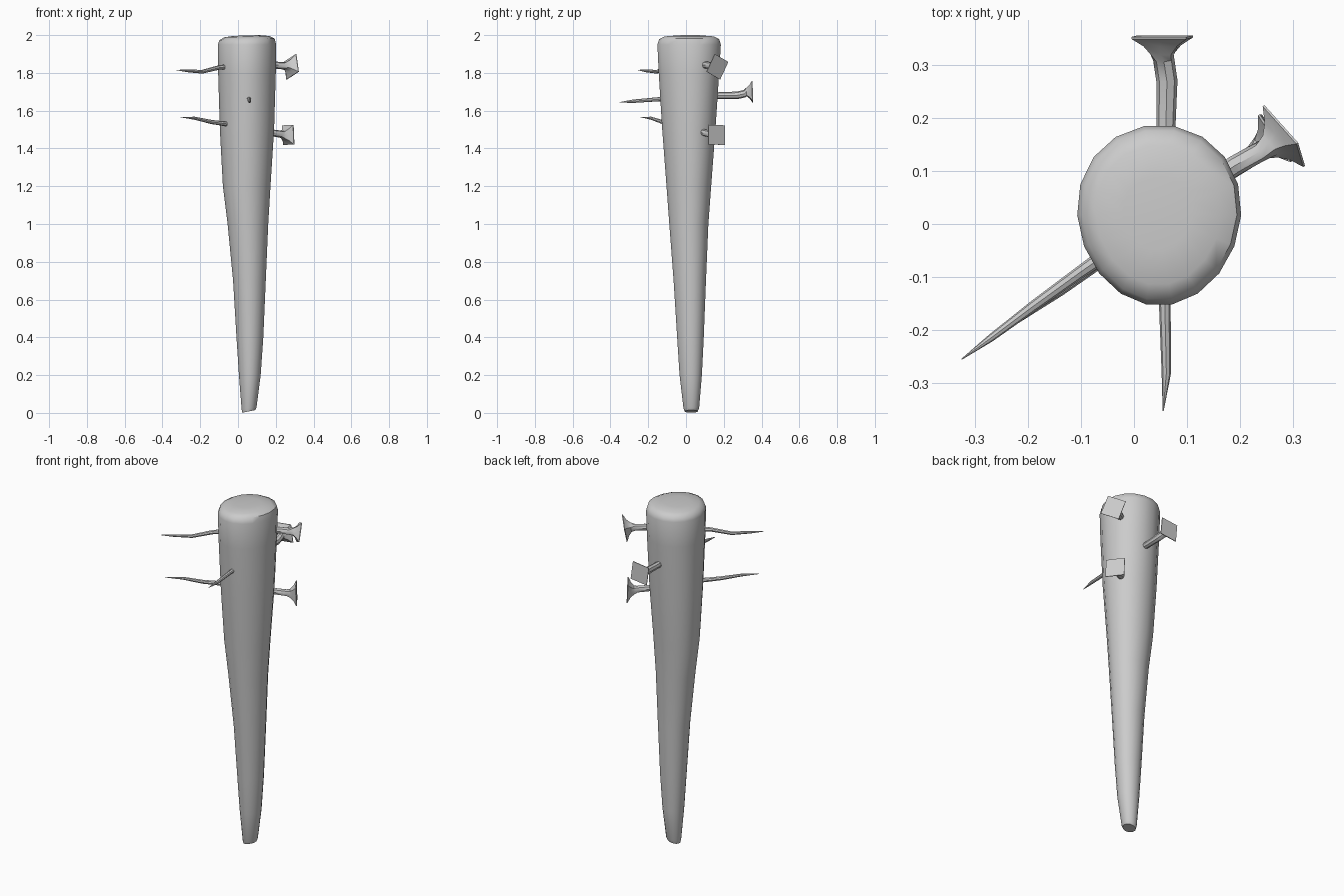
import bpy, bmesh, math
from mathutils import Vector

if "Cube" in bpy.data.objects:
    bpy.data.objects.remove(bpy.data.objects["Cube"], do_unlink=True)

grey = bpy.data.materials.new("plain_grey")
grey.use_nodes = True
grey.diffuse_color = (0.6, 0.6, 0.6, 1)
grey.node_tree.nodes["Principled BSDF"].inputs["Base Color"].default_value = (0.6, 0.6, 0.6, 1)


def loft(name, rings, angle):
    """Skin a list of equal-length point rings and close both ends."""
    bm = bmesh.new()
    loops = [[bm.verts.new(p) for p in ring] for ring in rings]
    n = len(loops[0])
    for a, b in zip(loops, loops[1:]):
        for i in range(n):
            j = (i + 1) % n
            bm.faces.new((a[i], a[j], b[j], b[i]))
    bm.faces.new(loops[0][::-1])
    bm.faces.new(loops[-1])
    bmesh.ops.recalc_face_normals(bm, faces=bm.faces)
    mesh = bpy.data.meshes.new(name)
    bm.to_mesh(mesh)
    bm.free()
    mesh.materials.append(grey)
    obj = bpy.data.objects.new(name, mesh)
    bpy.context.collection.objects.link(obj)
    bpy.ops.object.select_all(action='DESELECT')
    obj.select_set(True)
    bpy.context.view_layer.objects.active = obj
    bpy.ops.object.shade_smooth_by_angle(angle=math.radians(angle))
    return obj


# Tapered club: height, left x, right x, front y, back y, end tilt
sections = [
    (0.008, 0.022, 0.092, -0.008, 0.062, 0.2),
    (0.025, 0.019, 0.098, -0.014, 0.070, 0.1),
    (0.2, 0.005, 0.120, -0.035, 0.085, 0),
    (0.4, -0.008, 0.134, -0.048, 0.095, 0),
    (0.7, -0.026, 0.147, -0.067, 0.107, 0),
    (1.0, -0.055, 0.160, -0.090, 0.120, 0),
    (1.2, -0.080, 0.172, -0.105, 0.135, 0),
    (1.5, -0.096, 0.191, -0.128, 0.158, 0),
    (1.8, -0.105, 0.200, -0.147, 0.178, 0),
    (1.95, -0.107, 0.202, -0.154, 0.187, 0),
    (1.978, -0.098, 0.194, -0.144, 0.178, 0.03),
    (1.992, -0.072, 0.165, -0.115, 0.150, 0.03),
    (1.998, -0.02, 0.11, -0.05, 0.09, 0.03),
]
SIDES = 18
rings = []
for z, x0, x1, y0, y1, tilt in sections:
    ring = []
    for i in range(SIDES):
        a = math.tau * i / SIDES
        dx = (x1 - x0) / 2 * math.cos(a) * (1 + 0.07 * math.sin(a))
        dy = (y1 - y0) / 2 * math.sin(a)
        ring.append(((x0 + x1) / 2 + dx, (y0 + y1) / 2 + dy, z + tilt * dx))
    rings.append(ring)
loft("club_body", rings, 50)


def ring_at(center, normal, radius, square=0.0, roll=0.0):
    """Eight points around a centre, blended from round to square."""
    side = normal.cross(Vector((0, 0, 1))).normalized()
    up = side.cross(normal)
    pts = []
    for i in range(8):
        a = math.tau * i / 8
        c, s = math.cos(a), math.sin(a)
        r = radius * (1 + square * (1 / max(abs(c), abs(s)) - 1))
        pts.append(center + side * r * math.cos(a + roll) + up * r * math.sin(a + roll))
    return pts


def nail(name, path, normal, roll):
    """Bent nail: path holds (x, y, z, radius) from tip to the head centre."""
    pts = [Vector(p[:3]) for p in path]
    normal = Vector(normal).normalized()
    rings = []
    for i, p in enumerate(path[:-1]):
        t = (pts[i + 1] - pts[max(i - 1, 0)]).normalized()
        rings.append(ring_at(pts[i], t, p[3]))
    head = pts[-1]
    rings.append(ring_at(head - normal * 0.035, normal, 0.022, 0.5, roll))
    rings.append(ring_at(head - normal * 0.018, normal, 0.032, 1, roll))
    rings.append(ring_at(head - normal * 0.004, normal, 0.052, 1, roll))
    rings.append(ring_at(head, normal, 0.052, 1, roll))
    loft(name, rings, 35)


nail("upper_nail", [
    (-0.325, -0.255, 1.815, 0.001), (-0.27, -0.215, 1.811, 0.007),
    (-0.19, -0.155, 1.806, 0.010), (-0.10, -0.09, 1.829, 0.012),
    (-0.05, -0.055, 1.832, 0.014), (0.19, 0.11, 1.842, 0.019),
    (0.235, 0.135, 1.838, 0.019), (0.284, 0.167, 1.832, 0)],
    (0.78, 0.6, -0.17), 0.42)
nail("middle_nail", [
    (0.055, -0.352, 1.644, 0.001), (0.061, -0.28, 1.650, 0.009),
    (0.058, -0.15, 1.660, 0.011), (0.058, 0.0, 1.670, 0.014),
    (0.060, 0.18, 1.680, 0.018), (0.062, 0.27, 1.681, 0.020),
    (0.056, 0.31, 1.690, 0.020), (0.053, 0.354, 1.70, 0)],
    (0, 1, 0.03), 0.12)
nail("lower_nail", [
    (-0.305, -0.24, 1.566, 0.001), (-0.23, -0.185, 1.560, 0.008),
    (-0.14, -0.125, 1.540, 0.011), (-0.05, -0.06, 1.528, 0.013),
    (0.17, 0.095, 1.484, 0.018), (0.225, 0.13, 1.476, 0.019),
    (0.268, 0.163, 1.472, 0)],
    (0.83, 0.55, 0.03), 0.03)
